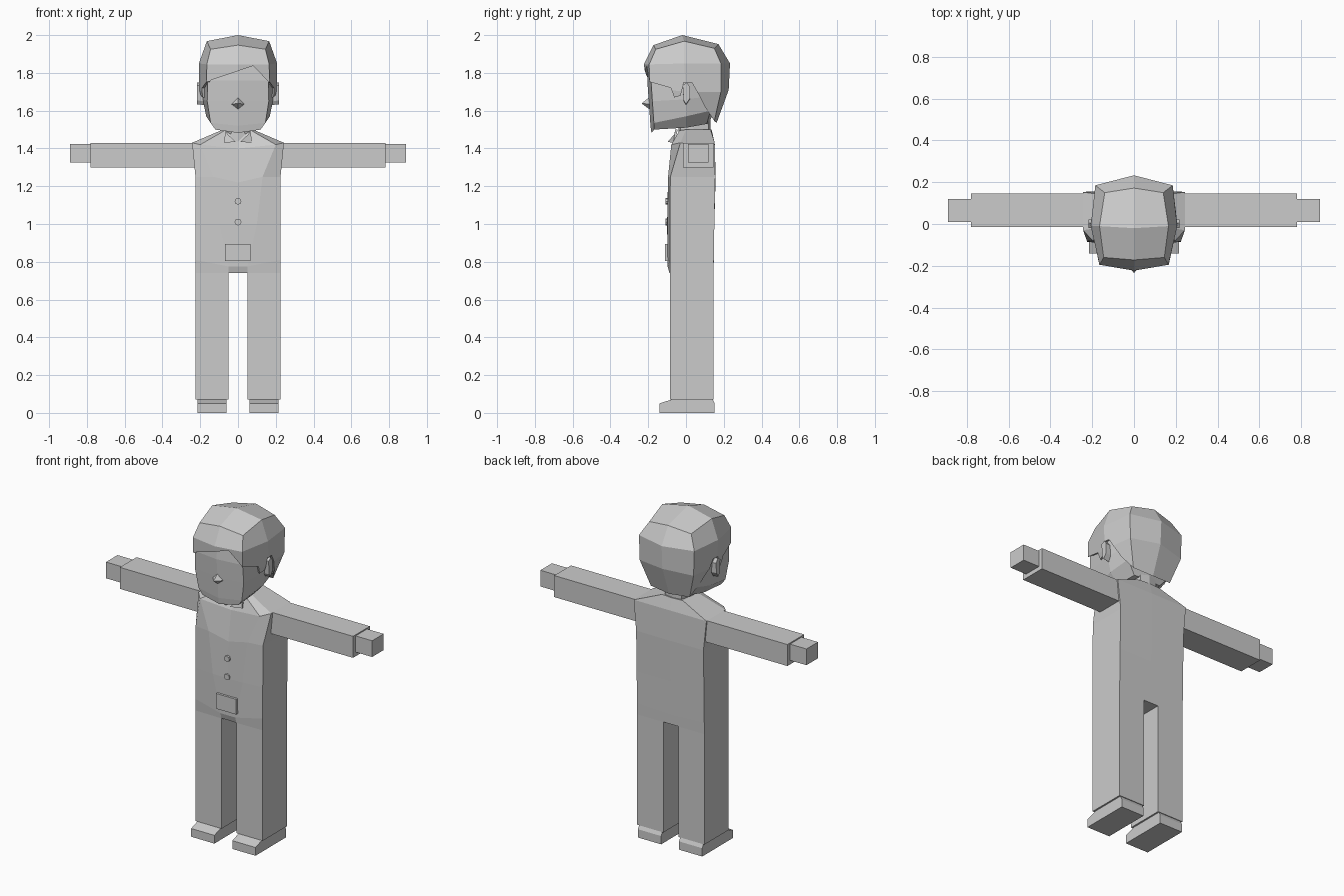
import bpy, bmesh, math
from mathutils import Vector

grey = bpy.data.materials.new("plain_grey")
grey.diffuse_color = (0.6, 0.6, 0.6, 1)


def make(name, verts, faces):
    """Mesh object from points and faces, normals made consistent."""
    bm = bmesh.new()
    vs = [bm.verts.new(v) for v in verts]
    for f in faces:
        bm.faces.new([vs[i] for i in f])
    bmesh.ops.recalc_face_normals(bm, faces=bm.faces)
    me = bpy.data.meshes.new(name)
    bm.to_mesh(me)
    bm.free()
    me.materials.append(grey)
    ob = bpy.data.objects.new(name, me)
    bpy.context.collection.objects.link(ob)
    return ob


def prism(name, outline, offset):
    """Extrude a flat outline along an offset."""
    n = len(outline)
    a = [Vector(p) for p in outline]
    verts = a + [p + Vector(offset) for p in a]
    faces = [range(n), range(n, 2 * n)]
    faces += [(i, (i + 1) % n, n + (i + 1) % n, n + i) for i in range(n)]
    return make(name, verts, faces)


def box(name, x0, x1, y0, y1, z0, z1):
    return prism(name, [(x0, y0, z0), (x1, y0, z0), (x1, y1, z0), (x0, y1, z0)],
                 (0, 0, z1 - z0))


def loft(name, halves, tip=None):
    """Skin mirrored half rings (front centre to back centre), bottom to top."""
    rings = [h + [(-x, y, z) for x, y, z in h[-2:0:-1]] for h in halves]
    n, m = len(rings[0]), len(rings)
    verts = [p for r in rings for p in r]
    faces = [(k * n + i, k * n + (i + 1) % n, (k + 1) * n + (i + 1) % n, (k + 1) * n + i)
             for k in range(m - 1) for i in range(n)]
    faces.append(range(n))
    top = (m - 1) * n
    if tip:
        verts.append(tip)
        # quads from the crown point, two ring edges each
        faces += [(top + i, top + (i + 1) % n, top + (i + 2) % n, m * n)
                  for i in range(0, n, 2)]
    else:
        faces.append(range(top, top + n))
    return make(name, verts, faces)


def cut(target, cutter):
    """Subtract the cutter and discard it."""
    mod = target.modifiers.new("cut", 'BOOLEAN')
    mod.operation, mod.object, mod.solver = 'DIFFERENCE', cutter, 'EXACT'
    bpy.context.view_layer.objects.active = target
    bpy.ops.object.modifier_apply(modifier=mod.name)
    bpy.data.objects.remove(cutter)


# Limbs, mirrored left and right
for s, side in ((1, "left"), (-1, "right")):
    box(side + "_leg", s * 0.05, s * 0.225, -0.085, 0.145, 0.072, 0.76)
    prism(side + "_shoe", [(s * 0.06, y, z) for y, z in
          ((-0.14, 0), (0.152, 0), (0.152, 0.05), (0.14, 0.073), (-0.07, 0.073), (-0.14, 0.05))],
          (s * 0.155, 0, 0))
    box(side + "_arm", s * 0.2, s * 0.78, -0.015, 0.145, 1.30, 1.43)
    box(side + "_hand", s * 0.77, s * 0.89, 0.01, 0.12, 1.325, 1.423)
    # ear: slanted wedge against the side of the head
    prism(side + "_ear", [(s * 0.18, y, z) for y, z in
          ((-0.018, 1.73), (0.005, 1.745), (0.022, 1.72), (0.02, 1.66), (0, 1.63), (-0.012, 1.65))],
          (s * 0.037, 0, 0.004))
    # collar flap
    prism(side + "_collar", [(s * 0.065, -0.045, 1.50), (s * 0.075, -0.055, 1.43),
          (s * 0.012, -0.085, 1.435), (s * 0.055, -0.05, 1.475)], (0, -0.012, 0))

# Torso
loft("torso", [
    [(0, -0.085, 0.74), (0.05, -0.088, 0.74), (0.225, -0.085, 0.74), (0.225, 0.145, 0.74), (0, 0.145, 0.74)],
    [(0, -0.097, 0.775), (0.05, -0.097, 0.775), (0.225, -0.085, 0.81), (0.225, 0.147, 0.81), (0, 0.147, 0.8)],
    [(0, -0.1, 1.0), (0.1, -0.098, 1.0), (0.225, -0.085, 1.0), (0.225, 0.15, 1.0), (0, 0.15, 1.0)],
    [(0, -0.092, 1.22), (0.13, -0.095, 1.25), (0.225, -0.083, 1.25), (0.225, 0.155, 1.25), (0, 0.157, 1.25)],
    [(0, -0.065, 1.40), (0.2, -0.078, 1.42), (0.243, -0.03, 1.43), (0.243, 0.152, 1.43), (0, 0.152, 1.43)],
    [(0, -0.03, 1.45), (0.07, -0.035, 1.495), (0.08, 0.0, 1.50), (0.07, 0.13, 1.50), (0, 0.135, 1.50)],
])

# Neck
loft("neck", [[(0, -0.04, z), (0.055, -0.03, z), (0.072, 0.04, z), (0.055, 0.12, z), (0, 0.13, z)]
              for z in (1.40, 1.58)])

# Vest pocket and buttons
box("vest_pocket", -0.068, 0.066, -0.112, -0.08, 0.803, 0.895)
for i, z in enumerate((1.01, 1.12)):
    prism("button_%d" % (i + 1), [(0.018 * math.cos(a * math.pi / 4), -0.108,
          z + 0.018 * math.sin(a * math.pi / 4)) for a in range(8)], (0, 0.02, 0))


def head_ring(front, corner, side, back_corner, back):
    """Half ring of a boxy head from (y, z) at the centres and points between."""
    return [(0, *front), corner, side, back_corner, (0, *back)]


# Face and skull
loft("head", [
    head_ring((-0.183, 1.482), (0.12, -0.168, 1.50), (0.115, 0, 1.51), (0.09, 0.11, 1.53), (0.12, 1.53)),
    head_ring((-0.188, 1.52), (0.145, -0.17, 1.535), (0.168, 0, 1.57), (0.15, 0.13, 1.60), (0.15, 1.60)),
    head_ring((-0.197, 1.65), (0.163, -0.178, 1.65), (0.187, 0, 1.66), (0.165, 0.15, 1.68), (0.19, 1.68)),
    head_ring((-0.205, 1.76), (0.16, -0.185, 1.76), (0.198, 0, 1.76), (0.17, 0.165, 1.76), (0.21, 1.76)),
    head_ring((-0.20, 1.84), (0.155, -0.178, 1.84), (0.19, 0, 1.84), (0.165, 0.165, 1.84), (0.21, 1.84)),
    head_ring((-0.15, 1.92), (0.12, -0.14, 1.91), (0.14, 0, 1.94), (0.12, 0.13, 1.91), (0.15, 1.92)),
])

# Nose
make("nose", [(-0.036, -0.19, 1.635), (0, -0.19, 1.605), (0.036, -0.19, 1.635), (0, -0.19, 1.675),
              (0, -0.235, 1.638)],
     [(0, 1, 4), (1, 2, 4), (2, 3, 4), (3, 0, 4), (0, 1, 2, 3)])

# Hair: a full shell, then the face opening and parted fringe are cut away
hair = loft("hair", [
    head_ring((-0.19, 1.54), (0.14, -0.17, 1.54), (0.17, 0, 1.54), (0.13, 0.15, 1.545), (0.162, 1.535)),
    head_ring((-0.208, 1.74), (0.167, -0.192, 1.72), (0.208, 0, 1.70), (0.18, 0.185, 1.70), (0.226, 1.71)),
    head_ring((-0.223, 1.845), (0.165, -0.195, 1.845), (0.207, -0.01, 1.85), (0.185, 0.185, 1.85), (0.233, 1.85)),
    head_ring((-0.172, 1.947), (0.145, -0.16, 1.925), (0.165, -0.01, 1.968), (0.14, 0.15, 1.93), (0.172, 1.952)),
], tip=(0, -0.02, 2.0))
cut(hair, prism("face_opening", [(-0.5, y, z) for y, z in
    ((-0.4, 1.3), (-0.4, 1.762), (-0.2, 1.755), (-0.08, 1.72), (-0.062, 1.67), (-0.028, 1.68), (-0.012, 1.75),
     (0.03, 1.75), (0.07, 1.68), (0.1, 1.62), (0.16, 1.53), (0.16, 1.3))], (1, 0, 0)))
cut(hair, prism("fringe_opening", [(x, -0.4, z) for x, z in
    ((-0.2, 1.70), (-0.14, 1.763), (0, 1.81), (0.08, 1.837), (0.165, 1.75), (0.2, 1.70))], (0, 0.25, 0)))
